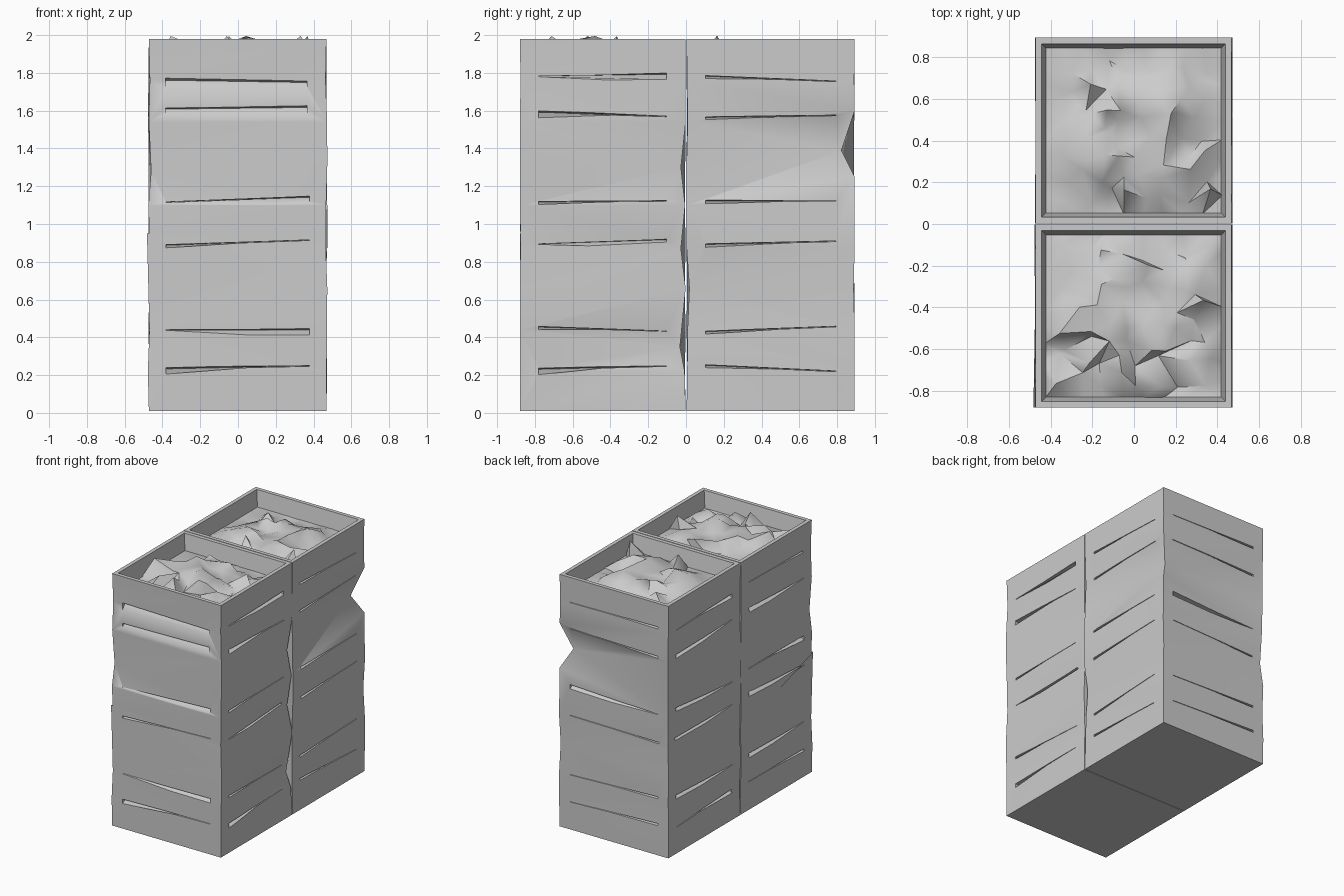
import bpy, bmesh, math, random
from mathutils import Vector

if "Cube" in bpy.data.objects:
    bpy.data.objects.remove(bpy.data.objects["Cube"])

random.seed(4)
X0, X1 = -0.472, 0.468
TOP = 1.98


def make_object(name, bm):
    bmesh.ops.recalc_face_normals(bm, faces=bm.faces[:])
    mesh = bpy.data.meshes.new(name)
    bm.to_mesh(mesh)
    bm.free()
    ob = bpy.data.objects.new(name, mesh)
    bpy.context.collection.objects.link(ob)
    return ob


def smooth(ob, angle):
    bpy.ops.object.select_all(action='DESELECT')
    bpy.context.view_layer.objects.active = ob
    ob.select_set(True)
    bpy.ops.object.shade_smooth_by_angle(angle=math.radians(angle))


def bridge(bm, a, b):
    n = len(a)
    for i in range(n):
        bm.faces.new((a[i], a[(i + 1) % n], b[(i + 1) % n], b[i]))


def crate_stack(name, y0, y1, dents):
    """Battered column of three crates. dents: {(corner, level): (inset, z)}"""
    bm = bmesh.new()
    corners = [(X0, y0), (X1, y0), (X1, y1), (X0, y1)]
    cx, cy = (X0 + X1) / 2, (y0 + y1) / 2
    heights = [0.01]
    for k in range(3):
        heights += [k * 0.66 + h for h in (0.22, 0.44, 0.66)]
    heights[-1] = TOP
    rings = []
    for lv, z in enumerate(heights):
        ring = []
        for c, (x, y) in enumerate(corners):
            inset, zz = dents.get((c, lv), (random.uniform(-0.006, 0.006), z))
            if lv in (0, 9):
                inset = 0
            iy = max(inset, 0)
            ring.append(bm.verts.new((x - math.copysign(1, x - cx) * inset,
                                      y - math.copysign(1, y - cy) * iy, zz)))
        rings.append(ring)
    # inner rim and pit for the contents
    for z, t in ((TOP, 0.03), (1.83, 0.055)):
        rings.append([bm.verts.new((x - math.copysign(t, x - cx),
                                    y - math.copysign(t, y - cy), z)) for x, y in corners])
    for a, b in zip(rings, rings[1:]):
        bridge(bm, a, b)
    bm.faces.new(rings[0])
    bm.faces.new(rings[-1])
    bmesh.ops.triangulate(bm, faces=bm.faces[:])
    return make_object(name, bm)


def wedge(bm, a, b, inward, ha, hb, depth):
    """Tapering slit from a to b, cut along the inward direction."""
    ends = []
    for p, h in ((a, ha), (b, hb)):
        up = Vector((0, 0, h / 2))
        outer = p - inward * 0.03
        ends.append([bm.verts.new(outer - up), bm.verts.new(outer + up),
                     bm.verts.new(p + inward * depth + up * 0.6)])
    bridge(bm, ends[0], ends[1])
    bm.faces.new(ends[0])
    bm.faces.new(ends[1])


def cut_slits(stack, y0, y1, end_y, end_dir, broken_slat):
    bm = bmesh.new()
    sides = [(Vector((X0, y0 + .1, 0)), Vector((X0, y1 - .1, 0)), Vector((1, 0, 0))),
             (Vector((X1, y0 + .1, 0)), Vector((X1, y1 - .1, 0)), Vector((-1, 0, 0))),
             (Vector((X0 + .09, end_y, 0)), Vector((X1 - .09, end_y, 0)), Vector((0, end_dir, 0)))]
    for si, (a, b, inward) in enumerate(sides):
        for k in range(3):
            for h in (0.23, 0.44):
                if broken_slat and si == 2 and k == 2:
                    continue
                z = k * 0.665 + h
                ha, hb = random.choice(((0.06, 0.006), (0.006, 0.06), (0.03, 0.006)))
                wedge(bm, a + Vector((0, 0, z + random.uniform(-.02, .02))),
                      b + Vector((0, 0, z + random.uniform(-.02, .02))),
                      inward, ha, hb, 0.04)
    # broken middle slat on the upper front crate
    if broken_slat:
        for z, h0, h1 in ((1.725, 0.12, 0.08), (1.59, 0.06, 0.09)):
            wedge(bm, Vector((-0.385, end_y, z)), Vector((0.365, end_y, z)),
                  Vector((0, end_dir, 0)), h0, h1, 0.035)
    cutter = make_object("slit_cutter", bm)
    cutter.hide_render = True
    mod = stack.modifiers.new("slits", 'BOOLEAN')
    mod.operation = 'DIFFERENCE'
    mod.solver = 'EXACT'
    mod.object = cutter
    bpy.context.view_layer.objects.active = stack
    bpy.ops.object.modifier_apply(modifier=mod.name)
    bpy.data.objects.remove(cutter)
    smooth(stack, 60)


def contents(name, y0, y1):
    """Crumpled low-poly heap filling the top crate."""
    bm = bmesh.new()
    n = 9
    ax, bx, ay, by = X0 + 0.045, X1 - 0.045, y0 + 0.045, y1 - 0.045
    grid = []
    for j in range(n + 1):
        row = []
        for i in range(n + 1):
            u, v = i / n, j / n
            edge = i in (0, n) or j in (0, n)
            mound = min(1, 3.2 * min(u, 1 - u, v, 1 - v))
            z = 1.855 + 0.08 * mound
            if not edge:
                u += random.uniform(-.05, .05)
                v += random.uniform(-.05, .05)
                z += random.uniform(-.05, .04)
                if random.random() < 0.04:
                    z = 1.995
            row.append(bm.verts.new((ax + (bx - ax) * u, ay + (by - ay) * v, z)))
        grid.append(row)
    for j in range(n):
        for i in range(n):
            bm.faces.new((grid[j][i], grid[j][i + 1], grid[j + 1][i + 1], grid[j + 1][i]))
    bmesh.ops.triangulate(bm, faces=bm.faces[:])
    smooth(make_object(name, bm), 55)


# front column; corners run front-left, front-right, back-right, back-left
front = crate_stack("front_crate_stack", -0.88, -0.002, {
    (2, 6): (0.025, 1.3), (2, 4): (0.025, 0.87), (2, 2): (0.03, 0.35),
    (0, 6): (0.012, 1.28), (0, 3): (-0.01, 0.95)})
cut_slits(front, -0.88, -0.002, -0.88, 1, True)
contents("front_crate_contents", -0.88, -0.002)

# rear column with one pushed-in corner
rear = crate_stack("rear_crate_stack", 0.003, 0.893, {
    (2, 5): (0.0, 1.25), (2, 6): (0.07, 1.39), (2, 7): (0.0, 1.6),
    (1, 6): (0.0, 1.32), (1, 3): (0.015, 0.66), (3, 4): (0.015, 0.85)})
cut_slits(rear, 0.003, 0.893, 0.893, -1, False)
contents("rear_crate_contents", 0.003, 0.893)
